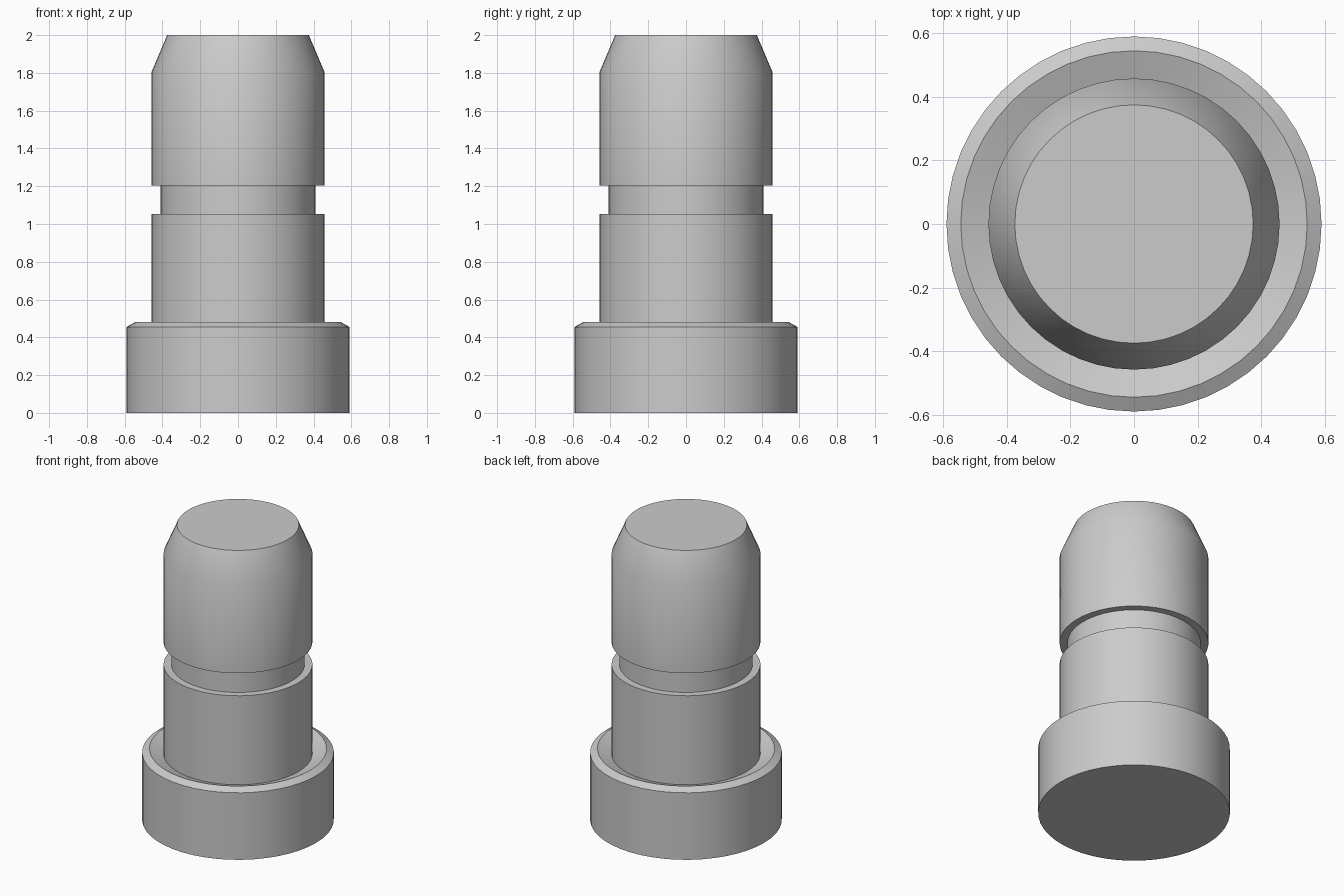
import bpy, math

cube = bpy.data.objects.get("Cube")
if cube:
    bpy.data.objects.remove(cube, do_unlink=True)

SIDES = 48

grey = bpy.data.materials.new("plain grey")
grey.use_nodes = True
colour = (0.6, 0.6, 0.6, 1)
grey.diffuse_color = colour
grey.node_tree.nodes["Principled BSDF"].inputs["Base Color"].default_value = colour


def lathe(name, profile):
    """Turn a (radius, height) profile around z and cap both ends."""
    verts = [(r * math.cos(2 * math.pi * i / SIDES), r * math.sin(2 * math.pi * i / SIDES), z)
             for r, z in profile for i in range(SIDES)]
    faces = []
    for ring in range(len(profile) - 1):
        a, b = ring * SIDES, (ring + 1) * SIDES
        for i in range(SIDES):
            j = (i + 1) % SIDES
            faces.append((a + i, a + j, b + j, b + i))
    faces.append(tuple(reversed(range(SIDES))))
    faces.append(tuple(range(len(verts) - SIDES, len(verts))))
    mesh = bpy.data.meshes.new(name)
    mesh.from_pydata(verts, [], faces)
    mesh.materials.append(grey)
    obj = bpy.data.objects.new(name, mesh)
    bpy.context.collection.objects.link(obj)
    bpy.ops.object.select_all(action="DESELECT")
    obj.select_set(True)
    bpy.context.view_layer.objects.active = obj
    bpy.ops.object.shade_smooth_by_angle(angle=math.radians(30))
    return obj


# One turned body: flanged foot with dished top, shaft, groove, tapered head
lathe("grooved_pin", [
    (0.59, 0), (0.59, 0.455), (0.545, 0.48),
    (0.458, 0.448), (0.458, 1.052),
    (0.41, 1.052), (0.41, 1.205),
    (0.458, 1.205), (0.458, 1.805), (0.375, 2.0),
])
